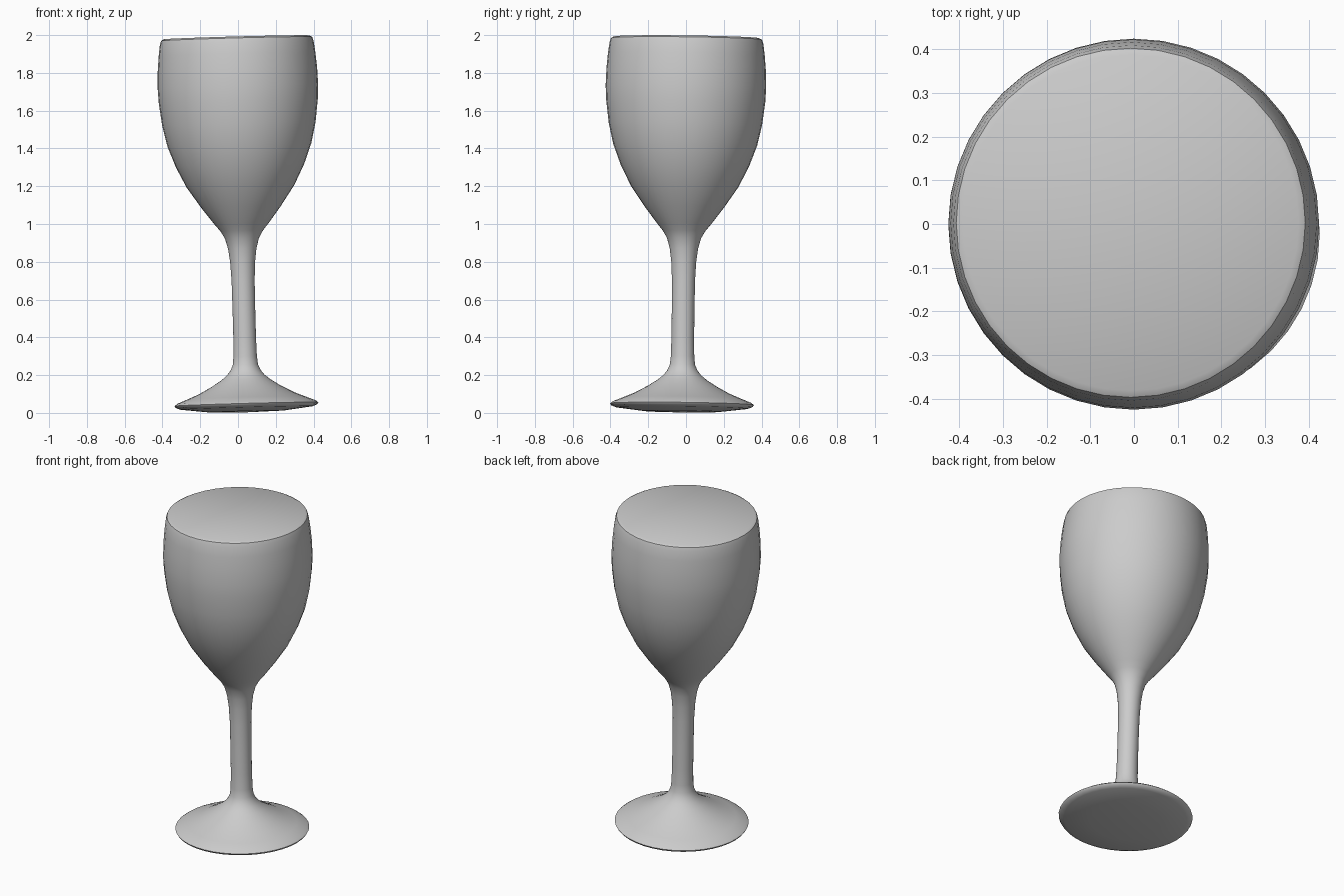
import bpy, bmesh, math
from mathutils import Matrix, Vector

cube = bpy.data.objects.get("Cube")
if cube:
    bpy.data.objects.remove(cube, do_unlink=True)

# Plain grey material
grey = bpy.data.materials.new("plain_grey")
grey.use_nodes = True
colour = (0.6, 0.6, 0.6, 1)
grey.diffuse_color = colour
grey.node_tree.nodes["Principled BSDF"].inputs["Base Color"].default_value = colour

# Half outlines as (radius, height), from the underside up to the filled top
foot = [(0, .003), (.2, .008), (.35, .026), (.375, .036), (.381, .046), (.365, .058),
        (.31, .08), (.25, .105), (.18, .143), (.13, .175), (.1, .2), (.08, .225), (.067, .255)]
stem = [(.062, .3), (.06, .4), (.06, .55), (.061, .7), (.066, .8), (.075, .87), (.09, .925)]
bowl = [(.113, .965), (.142, 1.0), (.21, 1.09), (.285, 1.2), (.34, 1.31), (.381, 1.42),
        (.406, 1.53), (.421, 1.65), (.425, 1.73), (.422, 1.82), (.415, 1.9),
        (.407, 1.96), (.4, 1.981), (.385, 1.989), (0, 1.991)]


def lathe(name, outline, sides=40):
    """Spin an outline around the upright axis into a closed solid."""
    bm = bmesh.new()
    verts = [bm.verts.new((r, 0, z)) for r, z in outline]
    edges = [bm.edges.new(pair) for pair in zip(verts, verts[1:])]
    bmesh.ops.spin(bm, geom=verts + edges, cent=(0, 0, 0), axis=(0, 0, 1),
                   angle=math.tau, steps=sides, use_duplicate=False)
    bmesh.ops.remove_doubles(bm, verts=bm.verts, dist=0.0005)
    bmesh.ops.recalc_face_normals(bm, faces=bm.faces)
    mesh = bpy.data.meshes.new(name)
    bm.to_mesh(mesh)
    bm.free()
    obj = bpy.data.objects.new(name, mesh)
    bpy.context.collection.objects.link(obj)
    obj.data.materials.append(grey)
    return obj


# One continuous solid, leaning slightly off upright
glass = lathe("stemmed_glass", foot + stem + bowl)
axis = Vector((-.027, .0125, 1))
lean = Vector((0, 0, 1)).rotation_difference(axis).to_matrix().to_4x4()
glass.data.transform(Matrix.Translation((.046, -.022, 0)) @ lean)

bpy.ops.object.select_all(action='DESELECT')
glass.select_set(True)
bpy.context.view_layer.objects.active = glass
bpy.ops.object.shade_smooth_by_angle(angle=math.radians(40))
